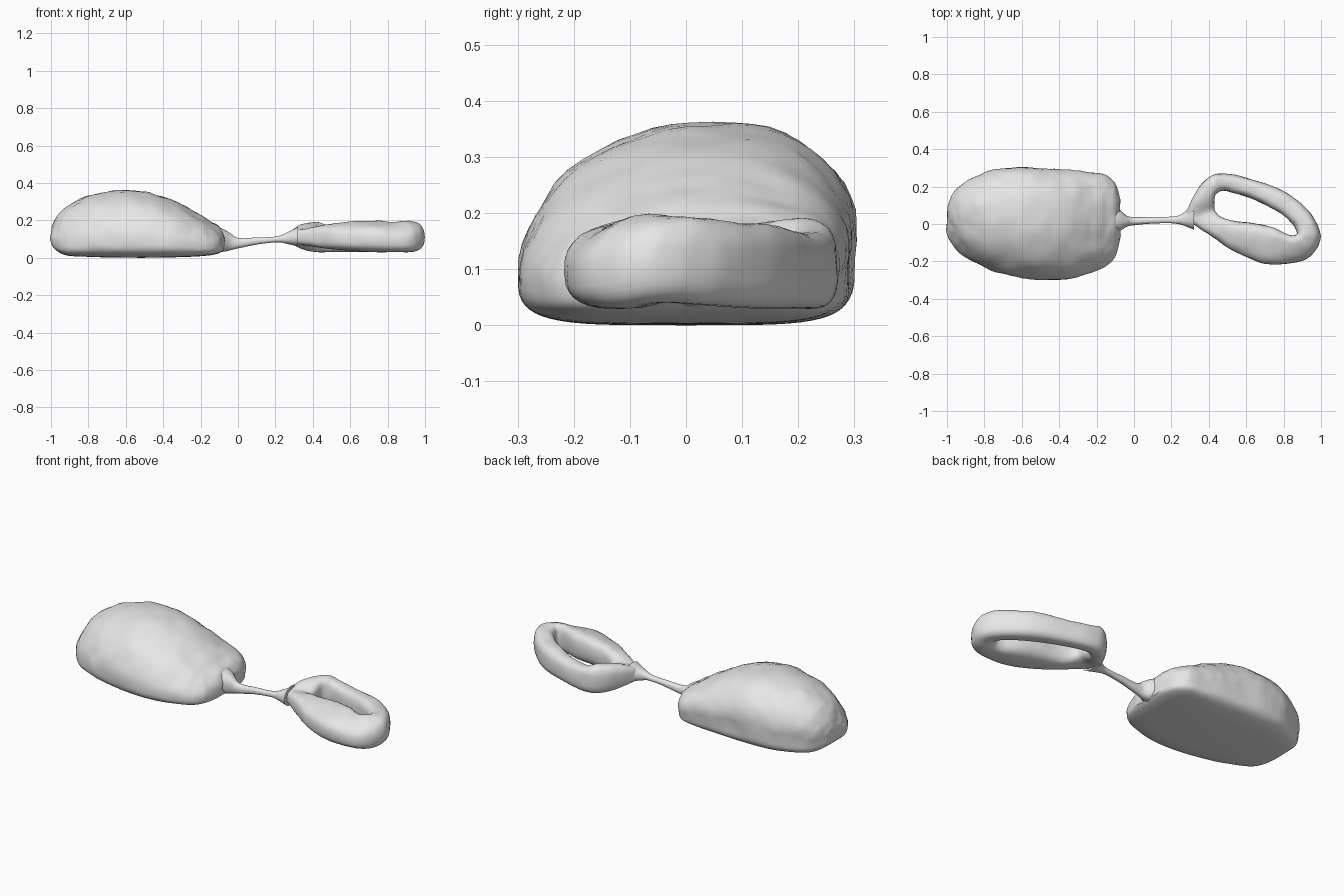
import bpy
import bmesh
from math import cos, sin, tau
from mathutils import Vector, noise

cube = bpy.data.objects.get("Cube")
if cube:
    bpy.data.objects.remove(cube)

stone = bpy.data.materials.new("light_grey")
stone.use_nodes = True
grey = (0.8, 0.8, 0.8, 1)
stone.diffuse_color = grey
stone.node_tree.nodes["Principled BSDF"].inputs["Base Color"].default_value = grey


def smooth_path(stations, steps, closed=False):
    """Fill in stations between the given ones with a smooth spline."""
    pts = [Vector(s) for s in stations]
    n = len(pts)

    def at(i):
        return pts[i % n] if closed else pts[max(0, min(n - 1, i))]

    out = []
    for i in range(n if closed else n - 1):
        a, b, c, d = (at(i + k) for k in (-1, 0, 1, 2))
        for s in range(steps):
            t = s / steps
            out.append(b + (c - a) * (t / 2)
                       + (2 * a - 5 * b + 4 * c - d) * (t * t / 2)
                       + (3 * b - a - 3 * c + d) * (t ** 3 / 2))
    if not closed:
        out.append(pts[-1])
    return out


def power(v, n):
    return abs(v) ** (2 / n) * (1 if v >= 0 else -1)


def oval(upper, lower, count):
    """Unit cross-section, squarer for larger exponents."""
    for k in range(count):
        c, s = cos(tau * k / count), sin(tau * k / count)
        n = upper if s >= 0 else lower
        yield power(c, n), power(s, n)


def loft(name, rings, closed=False, rough=0.0):
    bm = bmesh.new()
    rows = [[bm.verts.new(p) for p in ring] for ring in rings]
    pairs = list(zip(rows, rows[1:]))
    if closed:
        pairs.append((rows[-1], rows[0]))
    else:
        bm.faces.new(rows[0])
        bm.faces.new(rows[-1])
    for a, b in pairs:
        for k in range(len(a)):
            j = (k + 1) % len(a)
            bm.faces.new((a[k], a[j], b[j], b[k]))
    bmesh.ops.recalc_face_normals(bm, faces=bm.faces)
    bm.normal_update()
    # Hand-worked unevenness, fading out towards the flat base
    moves = []
    for v in bm.verts:
        fade = max(0, min(1, v.co.z * 12 - 0.3))
        bump = noise.noise(v.co * 9) + 0.5 * noise.noise(v.co * 24)
        moves.append(v.normal * bump * rough * fade)
    for v, m in zip(bm.verts, moves):
        v.co += m
    mesh = bpy.data.meshes.new(name)
    bm.to_mesh(mesh)
    bm.free()
    mesh.materials.append(stone)
    obj = bpy.data.objects.new(name, mesh)
    bpy.context.collection.objects.link(obj)
    bpy.ops.object.select_all(action="DESELECT")
    obj.select_set(True)
    bpy.context.view_layer.objects.active = obj
    bpy.ops.object.shade_smooth_by_angle()
    return obj


def tube(stations, upper, lower, waist, shear, count, steps):
    """Cross-sections along x, from (x, y centre, half width, bottom, top)."""
    for x, yc, hw, zb, zt in smooth_path(stations, steps):
        zm = zb + waist * (zt - zb)
        ring = []
        for u, w in oval(upper, lower, count):
            up = max(0, w)
            z = zm + w * ((zt - zm) if w > 0 else (zm - zb))
            ring.append((x, yc + u * hw + shear * up, z))
        yield ring


# Domed body with a flat base
body = [
    (-1.0, 0.02, 0.05, 0.09, 0.16), (-0.985, 0.02, 0.10, 0.055, 0.195),
    (-0.95, 0.02, 0.155, 0.025, 0.24), (-0.9, 0.02, 0.20, 0.01, 0.285),
    (-0.8, 0.02, 0.25, 0.005, 0.33), (-0.7, 0.015, 0.28, 0.002, 0.355),
    (-0.52, 0, 0.297, 0, 0.358), (-0.36, -0.005, 0.29, 0.002, 0.31),
    (-0.24, 0.005, 0.268, 0.006, 0.25), (-0.15, 0.015, 0.24, 0.013, 0.20),
    (-0.1, 0.02, 0.19, 0.025, 0.17), (-0.075, 0.02, 0.10, 0.04, 0.13),
]
loft("body", tube(body, 2.1, 4.5, 0.33, 0.04, 56, 7), rough=0.008)

# Thin neck, flared at both ends
neck = [
    (-0.14, 0.02, 0.09, 0.03, 0.18), (-0.08, 0.02, 0.06, 0.032, 0.155),
    (-0.04, 0.015, 0.03, 0.04, 0.13), (0, 0.015, 0.022, 0.05, 0.106),
    (0.1, 0.02, 0.018, 0.07, 0.108), (0.21, 0.022, 0.018, 0.083, 0.115),
    (0.26, 0.025, 0.032, 0.075, 0.135), (0.32, 0.04, 0.07, 0.06, 0.165),
]
loft("neck", tube(neck, 2.2, 2.2, 0.5, 0, 24, 5), rough=0.002)

# Looped handle: outer x, y, inner x, y, bottom, top
handle = [
    (0.27, 0.03, 0.43, 0.09, 0.065, 0.155), (0.32, 0.15, 0.43, 0.13, 0.04, 0.185),
    (0.40, 0.25, 0.445, 0.165, 0.03, 0.19), (0.50, 0.27, 0.50, 0.175, 0.03, 0.17),
    (0.66, 0.23, 0.64, 0.13, 0.03, 0.17), (0.82, 0.165, 0.76, 0.07, 0.03, 0.18),
    (0.94, 0.06, 0.84, 0.01, 0.035, 0.19), (0.995, -0.05, 0.87, -0.04, 0.04, 0.195),
    (0.97, -0.14, 0.86, -0.06, 0.03, 0.19), (0.89, -0.20, 0.82, -0.055, 0.03, 0.18),
    (0.72, -0.215, 0.72, -0.01, 0.03, 0.19), (0.57, -0.165, 0.58, 0.01, 0.04, 0.185),
    (0.44, -0.085, 0.48, 0.03, 0.05, 0.175), (0.33, -0.01, 0.44, 0.06, 0.065, 0.155),
]


def handle_rings():
    for ox, oy, ix, iy, zb, zt in smooth_path(handle, 7, closed=True):
        lean = max(0, -(oy + iy) / 2) * 0.25
        ring = []
        for u, w in oval(2.8, 2.8, 28):
            t = (u + 1) / 2
            z = (zb + zt) / 2 + w * (zt - zb) / 2 + lean * u * (w + 1) / 2
            ring.append((ox + (ix - ox) * t, oy + (iy - oy) * t, z))
        yield ring


loft("handle_loop", handle_rings(), closed=True, rough=0.005)
